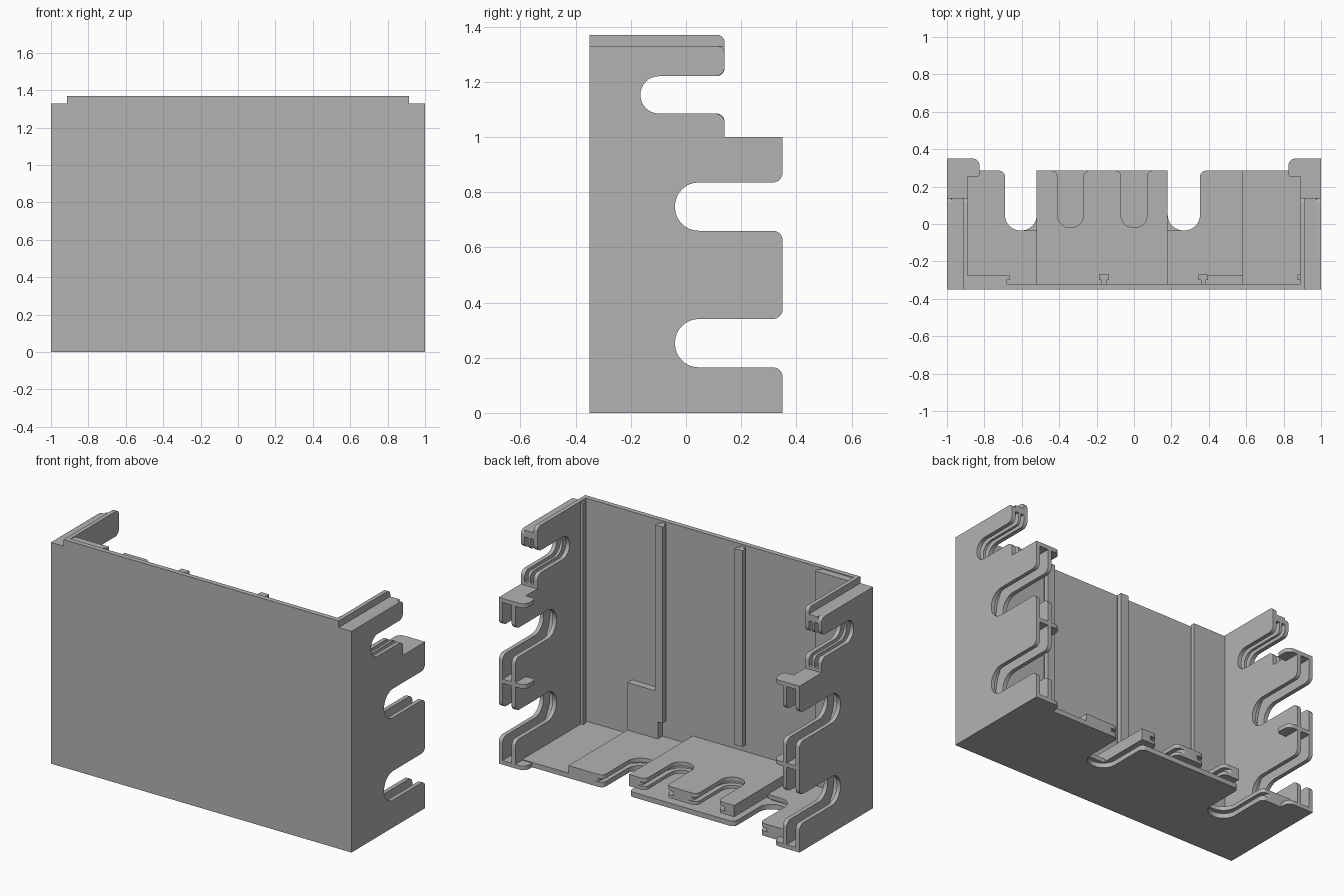
import bpy
import bmesh
import math
from mathutils import Vector

cube = bpy.data.objects.get("Cube")
if cube:
    bpy.data.objects.remove(cube, do_unlink=True)

GREY = (0.45, 0.45, 0.45, 1)
grey = bpy.data.materials.new("matte_grey")
grey.use_nodes = True
grey.diffuse_color = GREY
grey.node_tree.nodes["Principled BSDF"].inputs["Base Color"].default_value = GREY

# How (u, v, depth) maps to x, y, z for each extrusion axis
PLACE = {
    "x": lambda u, v, w: (w, u, v),
    "y": lambda u, v, w: (u, w, v),
    "z": lambda u, v, w: (v, u, w),
}


def fillet(corners, steps=8):
    """Round the right-angled corners (u, v, radius) of an outline."""
    out = []
    for i, (u, v, r) in enumerate(corners):
        p = Vector((u, v))
        if r == 0:
            out.append(p)
            continue
        d1 = (Vector(corners[i - 1][:2]) - p).normalized()
        d2 = (Vector(corners[(i + 1) % len(corners)][:2]) - p).normalized()
        for k in range(steps + 1):
            t = math.pi / 2 * k / steps
            out.append(p + r * (d1 + d2) - r * (d2 * math.cos(t) + d1 * math.sin(t)))
    return out


def plate(name, corners, axis, low, high):
    """Extrude a rounded outline between two depths."""
    pts = fillet(corners)
    bm = bmesh.new()
    face = bm.faces.new([bm.verts.new(PLACE[axis](p.x, p.y, low)) for p in pts])
    move = Vector(PLACE[axis](0, 0, high - low))
    ext = bmesh.ops.extrude_face_region(bm, geom=[face])
    moved = [g for g in ext["geom"] if isinstance(g, bmesh.types.BMVert)]
    bmesh.ops.translate(bm, verts=moved, vec=move)
    bmesh.ops.recalc_face_normals(bm, faces=bm.faces)
    mesh = bpy.data.meshes.new(name)
    bm.to_mesh(mesh)
    bm.free()
    mesh.materials.append(grey)
    obj = bpy.data.objects.new(name, mesh)
    bpy.context.collection.objects.link(obj)
    bpy.ops.object.select_all(action="DESELECT")
    obj.select_set(True)
    bpy.context.view_layer.objects.active = obj
    bpy.ops.object.shade_smooth_by_angle()
    return obj


def rect(u0, u1, v0, v1):
    return [(u0, v0, 0), (u1, v0, 0), (u1, v1, 0), (u0, v1, 0)]


def slot(a, b, depth, end, r):
    """Corners of one round-bottomed slot that opens at u = end."""
    big = (b - a) * 0.49
    return [(end, a, r), (depth, a, big), (depth, b, big), (end, b, r)]


def comb(u0, u1, v0, v1, slots, r=0.03):
    """Plate outline with slots; a slot touching a side leaves that side open."""
    pts = [(u0, v0, 0), (u1, v0, 0)]
    for a, b, depth in slots:
        s = slot(a, b, depth, u1, r)
        if a == v0:
            pts = pts[:1] + [(depth, a, 0)] + s[2:]
        elif b == v1:
            pts += s[:2] + [(depth, b, 0)]
        else:
            pts += s
    if not slots or slots[-1][1] != v1:
        pts.append((u1, v1, 0))
    return pts + [(u0, v1, 0)]


FRONT, BACK, STEP = -0.35, 0.35, 0.14


def wall_outline(top, slots, upper, r=0.035):
    """Stepped side profile: two deep slots, then one in the narrower top."""
    pts = [(FRONT, 0, 0), (BACK, 0, 0)]
    for a, b, depth in slots:
        pts += slot(a, b, depth, BACK, r)
    pts += [(BACK, 1, 0), (STEP, 1, 0)]
    pts += slot(*upper, STEP, r)
    return pts + [(STEP, top, r * 0.8), (FRONT, top, 0)]


# Front panel with lowered outer corners
plate("front_panel", [(-1, 0, 0), (1, 0, 0), (1, 1.33, 0), (0.915, 1.33, 0),
                      (0.915, 1.37, 0), (-0.915, 1.37, 0), (-0.915, 1.33, 0),
                      (-1, 1.33, 0)], "y", FRONT, -0.32)

# Double side walls with a hollow comb edge
wall_slots = [(0.165, 0.34, -0.04), (0.66, 0.835, -0.04)]
core_slots = [(0.025, 0.49, -0.1), (0.515, 0.975, -0.1)]
top_slot = (1.085, 1.22, -0.165)
for side, word in ((1, "left"), (-1, "right")):
    plate(word + "_outer_wall", wall_outline(1.33, wall_slots, top_slot),
          "x", side * 0.975, side)
    plate(word + "_inner_wall", wall_outline(1.37, wall_slots, top_slot),
          "x", side * 0.89, side * 0.915)
    plate(word + "_wall_core", wall_outline(1.33, core_slots, (1.02, 1.29, -0.21), 0),
          "x", side * 0.915, side * 0.975)
    plate(word + "_middle_lip", comb(-0.3, STEP, 1.0, 1.33, [top_slot]),
          "x", side * 0.937, side * 0.953)
    # Small inward tabs at the webs
    for z in (0, 0.49, 0.975):
        tab = [(0.25, 0.89, 0), (0.25, 0.825, 0.02), (BACK, 0.825, 0.04), (BACK, 0.89, 0)]
        plate(word + "_tab", [(u, v * side, r) for u, v, r in tab], "z", z, z + 0.025)

# Floor with two open slots
END = 0.285
floor_slots = [(-0.69, -0.52, -0.035), (0.18, 0.353, -0.035)]
plate("floor", comb(-0.33, END, -0.89, 0.89, floor_slots), "z", 0, 0.03)

# Low raised shelves on both sides of the centre
plate("right_shelf_core", comb(-0.33, END, -0.89, -0.52, [(-0.72, -0.52, -0.065)]),
      "z", 0.03, 0.05)
plate("right_shelf", comb(-0.33, END, -0.89, -0.52, floor_slots[:1]), "z", 0.05, 0.075)
plate("left_shelf_core", comb(-0.33, END, 0.18, 0.583, [(0.18, 0.383, -0.065)]),
      "z", 0.03, 0.05)
plate("left_shelf", comb(-0.33, END, 0.18, 0.583, floor_slots[1:]), "z", 0.05, 0.075)

# Higher centre shelf: two lips with a groove between them
lip_slots = [(-0.41, -0.27, -0.02), (-0.07, 0.07, -0.02)]
groove_slots = [(a - 0.03, b + 0.03, d - 0.03) for a, b, d in lip_slots]
plate("centre_shelf_base", rect(-0.33, -0.08, -0.52, 0.18), "z", 0.03, 0.06)
plate("centre_shelf_lower_lip", comb(-0.33, END, -0.52, 0.18, lip_slots), "z", 0.06, 0.08)
plate("centre_shelf_groove", comb(-0.33, END, -0.52, 0.18, groove_slots), "z", 0.08, 0.105)
plate("centre_shelf_upper_lip", comb(-0.33, END, -0.52, 0.18, lip_slots), "z", 0.105, 0.13)

# T-shaped guide ribs on the inside of the front panel
for c in (-0.16, 0.37):
    plate("guide_rib_neck", rect(-0.325, -0.3, c - 0.013, c + 0.013), "z", 0.18, 1.36)
    plate("guide_rib_head", rect(-0.3, -0.27, c - 0.026, c + 0.026), "z", 0.18, 1.36)

# Thick strip, corner guide and low pad on the panel
plate("thick_strip", rect(-0.325, -0.275, -0.89, -0.68), "z", 0.03, 1.365)
plate("thick_strip_lip", rect(-0.3, -0.275, -0.68, -0.665), "z", 0.03, 1.365)
plate("corner_guide", rect(-0.3, -0.27, 0.875, 0.89), "z", 0.03, 1.36)
plate("low_pad", rect(-0.325, -0.275, 0.38, 0.583), "z", 0.03, 0.36)
